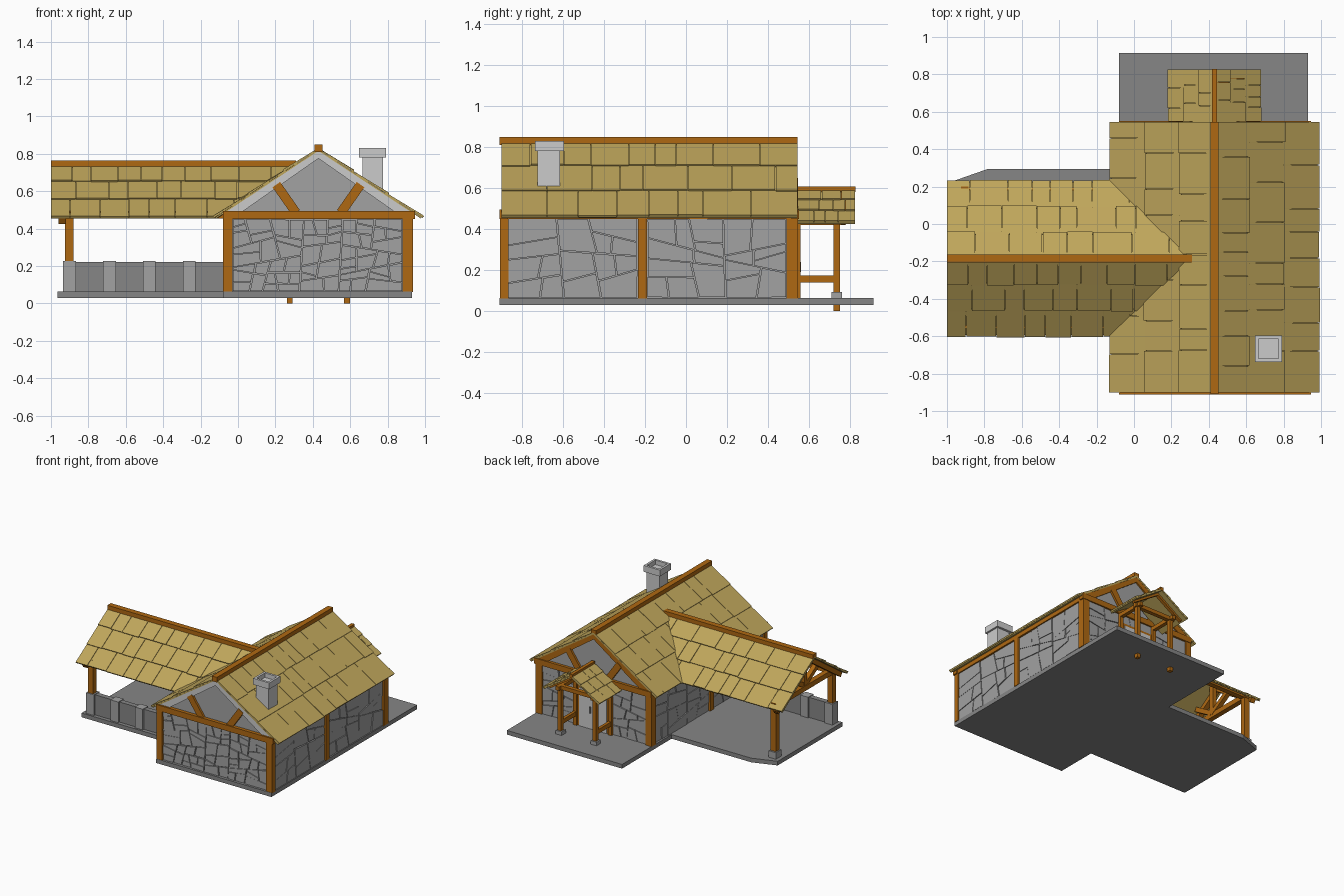
import bpy, bmesh, random
from mathutils import Vector as V

if "Cube" in bpy.data.objects:
    bpy.data.objects.remove(bpy.data.objects["Cube"])

random.seed(4)


def material(name, r, g, b):
    m = bpy.data.materials.new(name)
    m.diffuse_color = (r, g, b, 1)
    m.use_nodes = True
    m.node_tree.nodes["Principled BSDF"].inputs["Base Color"].default_value = m.diffuse_color
    return m


WOOD = material("wood", .43, .14, .006)
ROOF = material("shingle", .52, .38, .105)
STONE = material("stone", .36, .36, .36)
SLAB = material("slab", .24, .24, .24)
LIGHT = material("light_stone", .78, .78, .78)


def finish(bm, name, mat):
    bmesh.ops.recalc_face_normals(bm, faces=bm.faces)
    me = bpy.data.meshes.new(name)
    bm.to_mesh(me)
    bm.free()
    me.materials.append(mat)
    ob = bpy.data.objects.new(name, me)
    bpy.context.collection.objects.link(ob)
    return ob


def add_prism(bm, pts, vec):
    a = [bm.verts.new(p) for p in pts]
    b = [bm.verts.new(V(p) + V(vec)) for p in pts]
    bm.faces.new(a)
    bm.faces.new(b)
    for i in range(len(a)):
        j = (i + 1) % len(a)
        bm.faces.new((a[i], a[j], b[j], b[i]))


def prism(name, pts, vec, mat):
    bm = bmesh.new()
    add_prism(bm, pts, vec)
    return finish(bm, name, mat)


def box(name, x0, x1, y0, y1, z0, z1, mat=WOOD):
    return prism(name, [(x0, y0, z0), (x1, y0, z0), (x1, y1, z0), (x0, y1, z0)],
                 (0, 0, z1 - z0), mat)


def beam(name, p, q, across, w, t, mat=WOOD):
    """Sloping timber: w wide in its plane, t thick along 'across'."""
    p, q, n = V(p), V(q), V(across).normalized()
    s = (q - p).cross(n).normalized() * w / 2
    h = n * t / 2
    return prism(name, [p - s - h, p + s - h, p + s + h, p - s + h], q - p, mat)


def roof_slope(name, ridge, along, down, length, width, rows=3, clip=None):
    """Thin deck covered in rows of uneven overlapping shingles."""
    o, a, d = V(ridge), V(along), V(down)
    n = a.cross(d).normalized()
    if n.z < 0:
        n = -n
    bm = bmesh.new()
    add_prism(bm, [o, o + a * length, o + a * length + d * .985, o + d * .985], n * -.008)
    for i in range(rows):
        u = 0
        while u < length - .001:
            w = random.uniform(.6, 1.4) * width
            if length - u - w < width * .5:
                w = length - u
            s0 = max(0, i / rows - .02)
            s1 = (i + 1) / rows - random.uniform(0, .015)
            u0, u1 = u + (.003 if u else 0), min(u + w, length)
            lo, hi = n * .001, n * random.uniform(.011, .014)
            top, low = o + d * s0, o + d * s1
            add_prism(bm, [top, top + n * .005, low + hi, low + lo], a * (u1 - u0))
            bm.verts.ensure_lookup_table()
            for v in bm.verts[-8:]:
                v.co += a * u0
            u += w
    if clip:
        bmesh.ops.bisect_plane(bm, geom=bm.verts[:] + bm.edges[:] + bm.faces[:],
                               plane_co=clip[0], plane_no=clip[1], clear_outer=True)
        bmesh.ops.holes_fill(bm, edges=[e for e in bm.edges if e.is_boundary], sides=0)
    return finish(bm, name, ROOF)


def split(poly, limit):
    """Recursively cut a convex 2D polygon into irregular stones."""
    area = abs(sum(p.cross(q) for p, q in zip(poly, poly[1:] + poly[:1]))) / 2
    if area < limit * random.uniform(.6, 1.6):
        return [poly]
    xs, ys = [p.x for p in poly], [p.y for p in poly]
    w, h = max(xs) - min(xs), max(ys) - min(ys)
    t = random.uniform(.38, .62)
    c = V((min(xs) + w * t, min(ys) + h * t))
    k = random.uniform(-.3, .3)
    n = V((1, k)) if w > h * 1.4 else V((k, 1))
    one, two = [], []
    for p, q in zip(poly, poly[1:] + poly[:1]):
        dp, dq = (p - c).dot(n), (q - c).dot(n)
        (one if dp >= 0 else two).append(p)
        if dp * dq < 0:
            m = p.lerp(q, dp / (dp - dq))
            one.append(m)
            two.append(m)
    if min(len(one), len(two)) < 3:
        return [poly]
    return split(one, limit) + split(two, limit)


def stone_panel(name, origin, along, length, z0, z1, normal, limit):
    o, a, n = V(origin), V(along), V(normal)
    bm = bmesh.new()
    for poly in split([V((0, z0)), V((length, z0)), V((length, z1)), V((0, z1))], limit):
        c = sum(poly, V((0, 0))) / len(poly)
        pts = [p + (c - p).normalized() * .004 for p in poly]
        add_prism(bm, [o + a * p.x + V((0, 0, p.y)) for p in pts],
                  n * random.uniform(.008, .014))
    finish(bm, name, STONE)


# Foundation slab
prism("foundation", [(-.08, -.91, .03), (.93, -.91, .03), (.93, .915, .03), (-.08, .915, .03),
                     (-.08, .295, .03), (-.78, .295, .03), (-.965, .23, .03),
                     (-.965, -.58, .03), (-.08, -.58, .03)], (0, 0, .033), SLAB)

# House core with gables
CX = .43
prism("house_core", [(-.06, -.885, .06), (.915, -.885, .06), (.915, -.885, .48),
                     (CX, -.885, .805), (-.06, -.885, .48)], (0, 1.415, 0), STONE)

# Stone facing on all four walls
stone_panel("front_stones", (-.03, -.885, 0), (1, 0, 0), .91, .064, .45, (0, -1, 0), .008)
for x, nx, side in ((.915, 1, "right"), (-.06, -1, "left")):
    stone_panel(side + "_stones_front", (x, -.87, 0), (0, 1, 0), .635, .064, .45, (nx, 0, 0), .02)
    stone_panel(side + "_stones_back", (x, -.19, 0), (0, 1, 0), .68, .064, .45, (nx, 0, 0), .02)
for x0, x1, z0 in ((-.03, .27, .064), (.59, .88, .064), (.27, .59, .385)):
    stone_panel("back_stones", (x0, .53, 0), (1, 0, 0), x1 - x0, z0, .45, (0, 1, 0), .012)

# Corner and mid posts, wall plates
for x0, x1 in ((-.08, -.03), (.88, .935)):
    for y0, y1 in ((-.908, -.868), (-.235, -.19), (.49, .548)):
        box("wall_post", x0, x1, y0, y1, .06, .46)
    box("wall_plate", x0, x1, -.9, .545, .45, .482)

# Gable timbers, front and back
for y0, y1, end in ((-.912, -.87, "front"), (.515, .552, "back")):
    box(end + "_tie_beam", -.08, .945, y0, y1, .45, .495)
    y = -.892 if end == "front" else .537
    for s in (-1, 1):
        beam(end + "_brace", (CX + s * .12, y, .485), (CX + s * .225, y, .635), (0, 1, 0), .05, .02)
        prism(end + "_gable_band", [(CX, y - .006, .818), (CX + s * .52, y - .006, .474),
                                    (CX + s * .43, y - .006, .474), (CX, y - .006, .775)],
              (0, .012, 0), LIGHT if end == "front" else WOOD)

# Main roof
for s, side in ((-1, "left"), (1, "right")):
    roof_slope("main_roof_" + side, (CX, -.9, .825), (0, 1, 0), (s * .56, 0, -.37), 1.445, .17)
box("main_ridge", CX - .022, CX + .022, -.91, .545, .81, .85)

# Side wing roof, clipped along the valleys
WY = -.185
for s, side in ((-1, "front"), (1, "back")):
    roof_slope("wing_roof_" + side, (-1, WY, .74), (1, 0, 0), (0, s * .415, -.285), 1.32, .15,
               clip=((.305, WY, 0), (.415, s * .43, 0)))
box("wing_ridge", -1, .31, WY - .022, WY + .022, .73, .765)

# Wing frame: posts, eave beams and end truss
for y, side in ((-.535, "front"), (.175, "back")):
    box("wing_post_" + side, -.925, -.88, y - .022, y + .022, .06, .47)
    box("wing_eave_beam_" + side, -.93, -.05, y - .02, y + .02, .455, .49)
    beam("wing_rafter_" + side, (-.94, WY, .71), (-.94, WY + (y - WY) * 1.12, .44), (1, 0, 0), .035, .04)
    beam("wing_truss_brace_" + side, (-.9, WY, .49), (-.9, WY + (y - WY) * .5, .6), (1, 0, 0), .035, .035)
box("wing_tie_beam", -.925, -.885, -.56, .2, .455, .495)
box("wing_king_post", -.92, -.885, WY - .018, WY + .018, .48, .73)
box("wing_post_base", -.935, -.87, .14, .21, .06, .115, STONE)

# Low stone wall with piers
box("low_wall", -.93, -.08, -.55, -.51, .06, .222, SLAB)
for i in range(5):
    x = -.9 + i * .2135
    box("low_wall_pier", x - .035, min(x + .033, -.05), -.565, -.498, .06, .227, STONE)

# Back porch
for s, side in ((-1, "left"), (1, "right")):
    x = CX + s * .153
    box("porch_post_" + side, x - .015, x + .015, .72, .752, 0, .44)
    box("porch_post_base_" + side, x - .026, x + .026, .71, .762, .06, .092, STONE)
    box("porch_rail_" + side, x - .012, x + .012, .54, .73, .138, .172)
    box("porch_side_beam_" + side, x - .015, x + .015, .54, .78, .42, .45)
    box("porch_wall_post_" + side, x - .015, x + .015, .535, .56, .06, .43)
    beam("porch_rafter_" + side, (CX, .77, .575), (x + s * .07, .77, .432), (0, 1, 0), .025, .025)
    roof_slope("porch_roof_" + side, (CX, .545, .59), (0, 1, 0), (s * .245, 0, -.16), .28, .085)
box("porch_tie_beam", CX - .18, CX + .18, .72, .752, .42, .45)
box("porch_ridge", CX - .013, CX + .013, .545, .828, .58, .607)

# Door
box("door_surround", .29, .57, .53, .546, .06, .385)
for x0, x1 in ((.31, .428), (.432, .55)):
    box("door_leaf", x0, x1, .53, .552, .063, .365, LIGHT)
for x in (.41, .45):
    box("door_handle", x - .005, x + .005, .55, .562, .19, .24, SLAB)

# Chimney with hollow cap
box("chimney_stack", .665, .775, -.725, -.615, .56, .79, LIGHT)
bm = bmesh.new()
add_prism(bm, [(.648, -.737, .78), (.79, -.737, .78), (.79, -.597, .78), (.648, -.597, .78)], (0, 0, .05))
bm.normal_update()
bmesh.ops.recalc_face_normals(bm, faces=bm.faces)
top = max(bm.faces, key=lambda f: f.calc_center_median().z)
bmesh.ops.inset_region(bm, faces=[top], thickness=.025)
hole = bmesh.ops.extrude_face_region(bm, geom=[top])["geom"]
bmesh.ops.delete(bm, geom=[top], context="FACES_ONLY")
bmesh.ops.translate(bm, verts=[g for g in hole if isinstance(g, bmesh.types.BMVert)], vec=(0, 0, -.035))
finish(bm, "chimney_cap", LIGHT)
